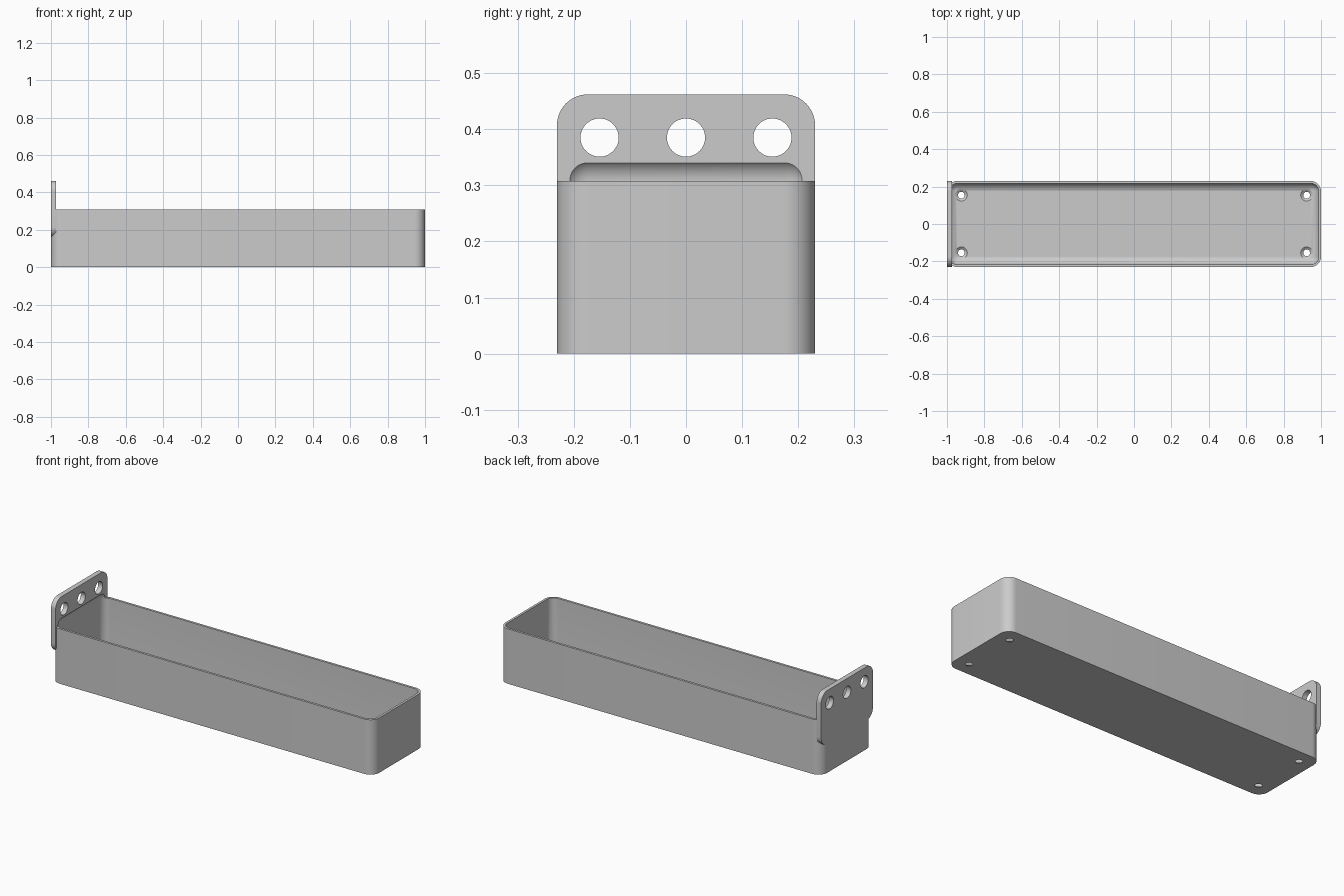
import bpy
import bmesh
from math import pi
from mathutils import Matrix, Vector

cube = bpy.data.objects.get("Cube")
if cube:
    bpy.data.objects.remove(cube, do_unlink=True)

grey = bpy.data.materials.new("plain grey")
grey.use_nodes = True
colour = (0.6, 0.6, 0.6, 1)
grey.diffuse_color = colour
grey.node_tree.nodes["Principled BSDF"].inputs["Base Color"].default_value = colour

HALF_Y, RIM, WALL, ROUND = 0.23, 0.308, 0.013, 0.042
PLATE = 0.028


def finish(bm, name):
    bmesh.ops.recalc_face_normals(bm, faces=bm.faces)
    mesh = bpy.data.meshes.new(name)
    bm.to_mesh(mesh)
    bm.free()
    mesh.materials.append(grey)
    obj = bpy.data.objects.new(name, mesh)
    bpy.context.collection.objects.link(obj)
    return obj


def rounded_box(name, low, high, radius, axis=None):
    """Box with its edges along one axis (or all edges) rounded."""
    low, high = Vector(low), Vector(high)
    bm = bmesh.new()
    bmesh.ops.create_cube(bm, size=1, matrix=Matrix.Translation((low + high) / 2)
                          @ Matrix.Diagonal((*(high - low), 1)))
    edges = [e for e in bm.edges if axis is None
             or abs((e.verts[0].co - e.verts[1].co)[axis]) > 1e-4]
    bmesh.ops.bevel(bm, geom=edges, offset=radius, segments=12, profile=0.5,
                    affect='EDGES')
    return finish(bm, name)


def turned(name, profile, matrix):
    """Solid of revolution from (radius, height) pairs."""
    bm = bmesh.new()
    rings = []
    for radius, height in profile:
        ring = bmesh.ops.create_circle(
            bm, segments=48, radius=radius,
            matrix=matrix @ Matrix.Translation((0, 0, height)))["verts"]
        rings.append(ring)
    for a, b in zip(rings, rings[1:]):
        for i in range(len(a)):
            j = (i + 1) % len(a)
            bm.faces.new((a[i], a[j], b[j], b[i]))
    bm.faces.new(rings[0])
    bm.faces.new(rings[-1])
    return finish(bm, name)


def combine(target, other, operation):
    mod = target.modifiers.new(operation.lower(), 'BOOLEAN')
    mod.operation, mod.solver, mod.object = operation, 'EXACT', other
    bpy.context.view_layer.objects.active = target
    bpy.ops.object.modifier_apply(modifier=mod.name)
    bpy.data.objects.remove(other, do_unlink=True)


# Tray body with rounded upright corners, and the hanging plate on its end
tray = rounded_box("tray", (-1, -HALF_Y, 0), (1, HALF_Y, RIM), ROUND + WALL, axis=2)
plate = rounded_box("hanging_plate", (-1, -HALF_Y, 0.16),
                    (PLATE - 1, HALF_Y, 0.462), ROUND + WALL, axis=0)
combine(tray, plate, 'UNION')

# Filleted cavity, which also scoops into the foot of the plate
inner = HALF_Y - WALL
cavity = rounded_box("cavity_cutter", (WALL - 1, -inner, WALL),
                     (1 - WALL, inner, RIM + ROUND), ROUND)
combine(tray, cavity, 'DIFFERENCE')

# Three round holes through the plate
for y in (-0.154, 0, 0.154):
    turn = Matrix.Translation((-1, y, 0.385)) @ Matrix.Rotation(pi / 2, 4, 'Y')
    combine(tray, turned("hole_cutter", [(0.034, -0.05), (0.034, 0.1)], turn),
            'DIFFERENCE')

# Countersunk screw holes in the floor corners
screw = [(0.018, -0.05), (0.018, 0.002), (0.038, 0.018), (0.038, 0.06)]
for x in (-0.923, 0.923):
    for y in (-0.154, 0.154):
        combine(tray, turned("screw_cutter", screw, Matrix.Translation((x, y, 0))),
                'DIFFERENCE')

bpy.ops.object.select_all(action='DESELECT')
tray.select_set(True)
bpy.context.view_layer.objects.active = tray
bpy.ops.object.shade_smooth_by_angle(angle=pi / 6)
